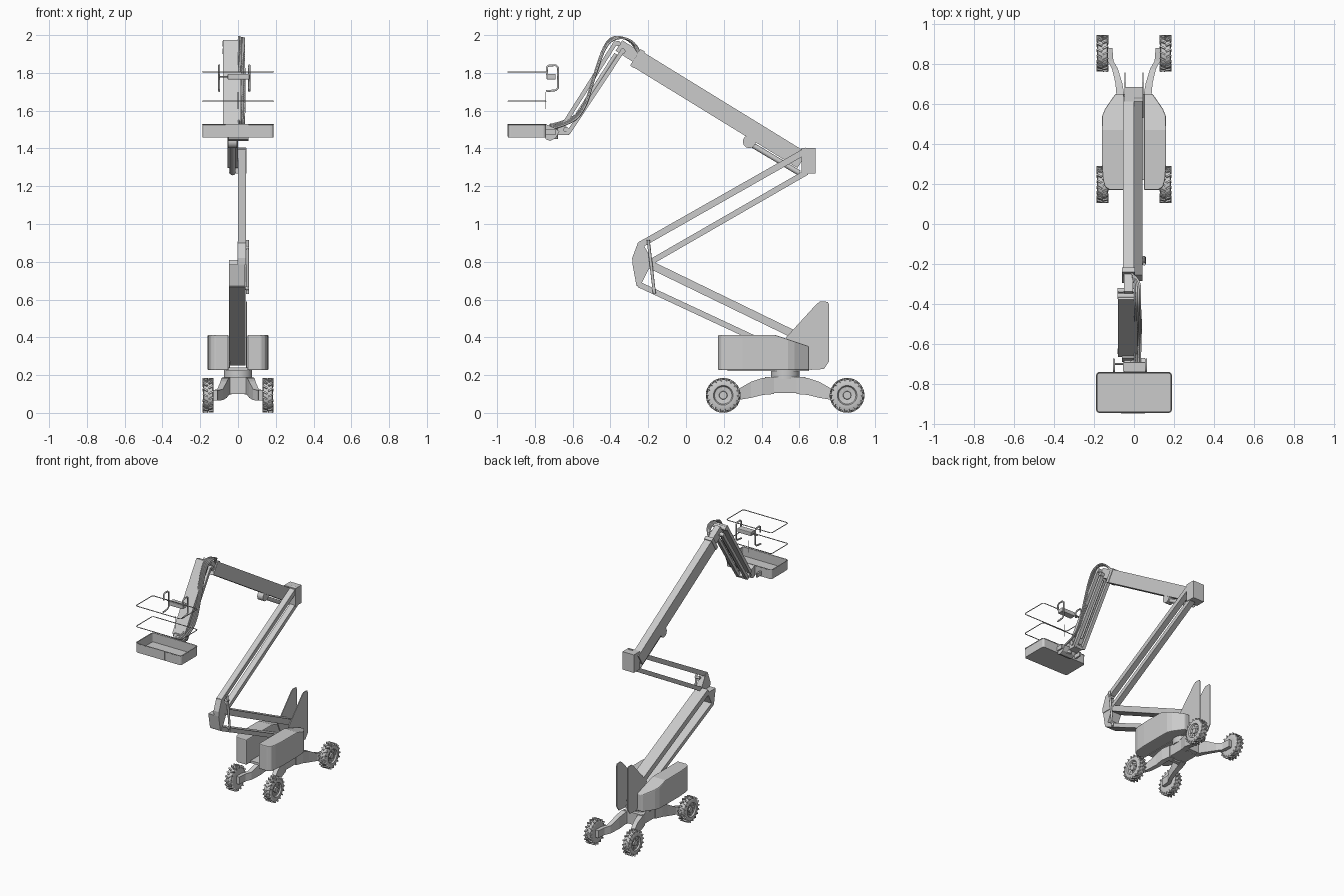
import bpy, bmesh
from math import pi, cos, sin, hypot
from mathutils import Matrix, Vector

if "Cube" in bpy.data.objects:
    bpy.data.objects.remove(bpy.data.objects["Cube"])


def finish(name, bm, smooth=False, bevel=0):
    bmesh.ops.recalc_face_normals(bm, faces=bm.faces)
    me = bpy.data.meshes.new(name)
    bm.to_mesh(me)
    bm.free()
    ob = bpy.data.objects.new(name, me)
    bpy.context.collection.objects.link(ob)
    if bevel:
        m = ob.modifiers.new("bevel", 'BEVEL')
        m.width, m.segments, m.limit_method = bevel, 2, 'ANGLE'
    if smooth:
        bpy.ops.object.select_all(action='DESELECT')
        bpy.context.view_layer.objects.active = ob
        ob.select_set(True)
        bpy.ops.object.shade_smooth_by_angle(angle=0.6)
    return ob


def prism(name, pts, x0, x1, bevel=0):
    """Side profile of (y, z) points, extruded from x0 to x1."""
    bm = bmesh.new()
    f = bm.faces.new([bm.verts.new((x0, y, z)) for y, z in pts])
    r = bmesh.ops.extrude_face_region(bm, geom=[f])
    bmesh.ops.translate(bm, vec=(x1 - x0, 0, 0),
                        verts=[v for v in r['geom'] if isinstance(v, bmesh.types.BMVert)])
    return finish(name, bm, bevel=bevel)


def bar(name, a, b, t, x0, x1):
    """Flat bar along a line in the side view, t thick."""
    d = hypot(b[0] - a[0], b[1] - a[1])
    ny, nz = -(b[1] - a[1]) / d * t / 2, (b[0] - a[0]) / d * t / 2
    return prism(name, [(a[0] + ny, a[1] + nz), (b[0] + ny, b[1] + nz),
                        (b[0] - ny, b[1] - nz), (a[0] - ny, a[1] - nz)], x0, x1)


def box(name, x0, x1, y0, y1, z0, z1, bevel=0):
    return prism(name, [(y0, z0), (y1, z0), (y1, z1), (y0, z1)], x0, x1, bevel)


def rod(name, a, b, r, seg=20):
    a, b = Vector(a), Vector(b)
    bm = bmesh.new()
    m = Matrix.Translation((a + b) / 2) @ (b - a).to_track_quat('Z', 'Y').to_matrix().to_4x4()
    bmesh.ops.create_cone(bm, cap_ends=True, segments=seg, radius1=r, radius2=r,
                          depth=(b - a).length, matrix=m)
    return finish(name, bm, smooth=True)


def tube(name, pts, r, closed=False, smooth=False):
    cu = bpy.data.curves.new(name, 'CURVE')
    cu.dimensions, cu.bevel_depth, cu.bevel_resolution, cu.use_fill_caps = '3D', r, 1, True
    s = cu.splines.new('NURBS' if smooth else 'POLY')
    s.points.add(len(pts) - 1)
    for p, q in zip(s.points, pts):
        p.co = (*q, 1)
    s.use_cyclic_u = closed
    if smooth:
        s.order_u, s.use_endpoint_u = 3, True
    ob = bpy.data.objects.new(name, cu)
    bpy.context.collection.objects.link(ob)


# Wheels: lathed tyre with rim dish, hub, bolts and staggered tread lugs
def wheel(name, cx, cy, side):
    bm = bmesh.new()
    prof = [(-.026, 0), (-.026, .05), (-.028, .07), (-.022, .084), (.022, .084), (.028, .07),
            (.028, .052), (.018, .046), (.014, .022), (.024, .02), (.024, 0)]
    vs = [bm.verts.new((x, 0, r)) for x, r in prof]
    es = [bm.edges.new(p) for p in zip(vs, vs[1:])]
    bmesh.ops.spin(bm, geom=vs + es, cent=(0, 0, 0), axis=(1, 0, 0), angle=2 * pi, steps=32)
    bmesh.ops.remove_doubles(bm, verts=bm.verts, dist=1e-5)
    for i in range(36):
        s = 1 if i % 2 else -1
        m = (Matrix.Rotation(i * pi / 18, 4, 'X') @ Matrix.Translation((s * .015, 0, .083))
             @ Matrix.Rotation(s * .5, 4, 'Z') @ Matrix.Diagonal((.028, .009, .018, 1)))
        bmesh.ops.create_cube(bm, size=1, matrix=m)
    for i in range(8):
        m = Matrix.Rotation(i * pi / 4, 4, 'X') @ Matrix.Translation((.018, 0, .034))
        bmesh.ops.create_cube(bm, size=.007, matrix=m)
    bmesh.ops.transform(bm, verts=bm.verts,
                        matrix=Matrix.Translation((cx, cy, .093)) @ Matrix.Diagonal((side, 1, 1, 1)))
    finish(name, bm, smooth=True)


# Curved axle arm lofted through (x, distance from centre, half width, z low, z high)
def axle_arm(name, sx, sy):
    bm = bmesh.new()
    prev = None
    for x, d, w, z0, z1 in [(.05, .06, .022, .10, .19), (.068, .12, .02, .095, .185),
                            (.076, .18, .017, .08, .165), (.095, .25, .015, .068, .125),
                            (.117, .29, .014, .065, .12), (.122, .355, .014, .065, .12)]:
        ring = [bm.verts.new((sx * (x + a * w), .525 + sy * d, z))
                for a, z in ((-1, z0), (1, z0), (1, z1), (-1, z1))]
        if prev:
            for i in range(4):
                bm.faces.new((prev[i], prev[i - 1], ring[i - 1], ring[i]))
        else:
            bm.faces.new(ring)
        prev = ring
    bm.faces.new(prev)
    finish(name, bm)


for sx in (-1, 1):
    for sy, end in ((-1, "front"), (1, "rear")):
        tag = f"{end}_{'left' if sx < 0 else 'right'}"
        yc = .525 + sy * .328
        wheel("wheel_" + tag, sx * .158, yc, sx)
        axle_arm("axle_arm_" + tag, sx, sy)
        rod("axle_" + tag, (sx * .11, yc, .093), (sx * .14, yc, .093), .022)

# Chassis centre and turntable
box("chassis_block", -.068, .068, .45, .6, .105, .19, .004)
for y in (.418, .604):
    box("chassis_cross_frame", -.075, .075, y, y + .028, .1, .19)
rod("turntable_ring", (0, .525, .18), (0, .525, .228), .075, 32)
box("turret_floor", -.06, .06, .22, .65, .222, .24)

# Turret side covers: plan outline with a sloping rear top
for s, tag in ((-1, "left"), (1, "right")):
    plan = [(.05, .17), (.122, .17), (.145, .185), (.155, .22), (.161, .3), (.161, .47),
            (.159, .54), (.145, .575), (.093, .65), (.05, .65), (.05, .47)]
    bm = bmesh.new()
    low = [bm.verts.new((s * x, y, .226)) for x, y in plan]
    top = [bm.verts.new((s * x, y, .413 - max(0, y - .47) * .33)) for x, y in plan]
    bm.faces.new(low)
    bm.faces.new(top[:6] + top[10:])
    bm.faces.new(top[5:])
    for i in range(len(plan)):
        bm.faces.new((low[i - 1], low[i], top[i], top[i - 1]))
    finish("turret_cover_" + tag, bm, bevel=.006)
    # Tall rear fin plates
    prism("rear_fin_" + tag, [(.53, .40), (.69, .575), (.71, .59), (.75, .588), (.756, .575),
                              (.756, .27), (.73, .232), (.66, .228), (.6, .24)],
          s * .045 - .003, s * .045 + .003)

# Lower boom: two wide parallel bars
bar("lower_boom_top_bar", (-.20, .79), (.62, .392), .042, -.048, .04)
bar("lower_boom_bottom_bar", (-.25, .68), (.64, .265), .03, -.048, .04)

# First knuckle with link rod
prism("first_knuckle_lower", [(-.283, .785), (-.262, .672), (-.245, .668), (-.185, .785)], -.048, .038)
prism("first_knuckle_upper", [(-.283, .785), (-.285, .82), (-.255, .9), (-.235, .908),
                              (-.18, .81), (-.185, .785)], -.002, .042)
rod("first_knuckle_link", (.051, -.2, .915), (.051, -.167, .63), .008, 12)
for y, z in ((-.195, .875), (-.172, .66)):
    rod("link_pin", (.02, y, z), (.058, y, z), .01, 12)

# Middle boom: two narrow parallel bars
bar("middle_boom_top_bar", (-.245, .888), (.64, 1.39), .034, 0, .042)
bar("middle_boom_bottom_bar", (-.185, .80), (.64, 1.275), .03, 0, .042)

# Second knuckle
box("second_knuckle", -.048, .046, .612, .685, 1.268, 1.402)

# Main boom with lift cylinder and telescoping tip
bar("main_boom", (.615, 1.337), (-.27, 1.881), .095, -.055, 0)
bar("main_boom_tip", (-.2, 1.845), (-.355, 1.945), .066, -.049, -.006)
bar("boom_end_collar", (-.245, 1.868), (-.268, 1.882), .104, -.059, .004)
rod("boom_cylinder_pivot", (-.052, .335, 1.436), (-.004, .335, 1.436), .034, 24)
rod("boom_cylinder", (-.028, .34, 1.425), (-.028, .6, 1.27), .014)

# Jib: wide top plate, two lower bars and a cylinder
bar("jib_top_plate", (-.368, 1.968), (-.655, 1.515), .022, -.08, .017)
for x in (-.078, -.01):
    bar("jib_lower_bar", (-.33, 1.925), (-.625, 1.48), .022, x, x + .025)
rod("jib_cylinder", (-.03, -.37, 1.9), (-.03, -.6, 1.54), .011)
for y, z in ((-.36, 1.955), (-.335, 1.915), (-.635, 1.5)):
    rod("jib_pin", (-.083, y, z), (.022, y, z), .014, 16)

# Basket mount and rotator
prism("jib_foot", [(-.67, 1.53), (-.645, 1.53), (-.612, 1.49), (-.62, 1.472), (-.69, 1.472)], -.06, .01)
prism("basket_bracket", [(-.745, 1.53), (-.70, 1.51), (-.67, 1.49), (-.69, 1.455), (-.72, 1.44),
                         (-.745, 1.45)], -.05, .055)
rod("basket_rotator", (0, -.7, 1.45), (0, -.7, 1.53), .022)
for x in (-.1, .06):
    box("basket_mount_tab", x - .006, x + .006, -.745, -.69, 1.47, 1.5)

# Hydraulic hoses looping over the jib
for i in range(4):
    x, o = .004 + i * .009, i * .007
    tube("hose", [(-.01, -.25, 1.90 + o), (x, -.28, 1.965 + o / 2), (x, -.37, 2.0 - o / 2),
                  (x, -.43, 1.96 - o), (x + .004, -.49, 1.78 - o), (x + .004, -.53, 1.64 - o),
                  (x, -.6, 1.55 - o), (x, -.72, 1.525 - o)], .0055, smooth=True)

# Basket: open tray with rounded corners, gate panel and thin guard rails
X, Y0, Y1 = .187, -.942, -.742
corners = []
for cx, cy, a0 in ((X - .015, Y1 - .015, 0), (-X + .015, Y1 - .015, 1),
                   (-X + .015, Y0 + .015, 2), (X - .015, Y0 + .015, 3)):
    corners += [(cx + .015 * cos((a0 + k / 3) * pi / 2), cy + .015 * sin((a0 + k / 3) * pi / 2))
                for k in range(4)]
bm = bmesh.new()
low = [bm.verts.new((x, y, 1.459)) for x, y in corners]
top = [bm.verts.new((x, y, 1.528)) for x, y in corners]
bm.faces.new(low)
for i in range(16):
    bm.faces.new((low[i - 1], low[i], top[i], top[i - 1]))
tray = finish("basket_tray", bm)
mod = tray.modifiers.new("wall", 'SOLIDIFY')
mod.thickness, mod.offset = .004, -1
box("basket_gate_panel", -.065, .055, -.946, -.941, 1.463, 1.53)
for z in (1.528, 1.65, 1.805):
    tube("basket_rail", [(x, y, z) for x, y in corners], .003, closed=True)
tube("basket_post", [(0, -.742, 1.61), (0, -.742, 1.70)], .002)

# Control box held by two handle loops
box("control_box", -.055, .06, -.738, -.69, 1.765, 1.795, .004)
for x in (-.1, .06):
    tube("control_loop", [(x, -.735, 1.79), (x, -.737, 1.83), (x, -.725, 1.84), (x, -.69, 1.84),
                          (x, -.677, 1.828), (x, -.677, 1.72), (x, -.69, 1.708),
                          (x, -.74, 1.703)], .006)
tube("control_box_support", [(-.1, -.70, 1.78), (.06, -.70, 1.78)], .005)
